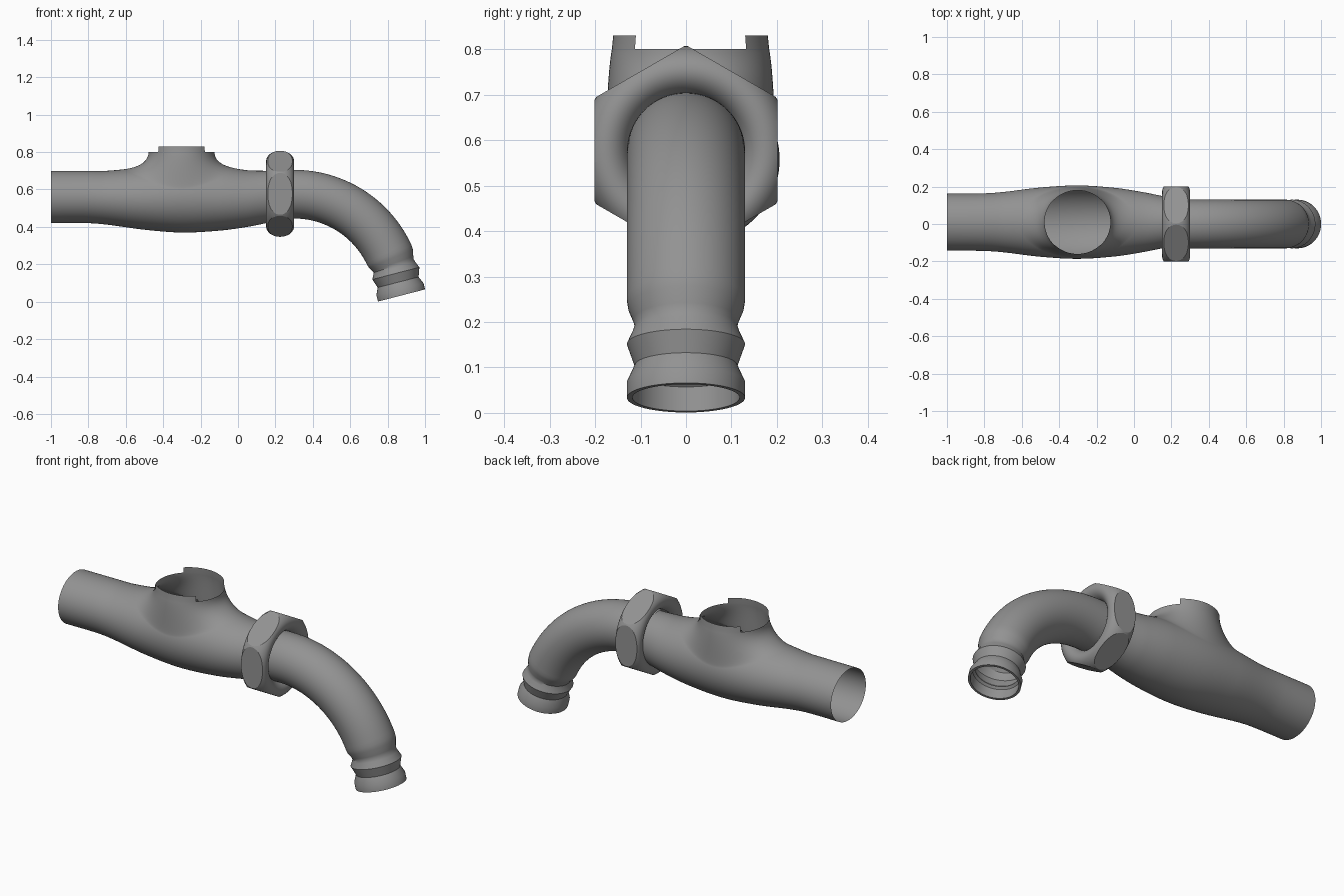
import bpy, bmesh
from math import sin, cos, pi, sqrt, radians
from mathutils import Vector

if "Cube" in bpy.data.objects:
    bpy.data.objects.remove(bpy.data.objects["Cube"])

metal = bpy.data.materials.new("dark_grey_metal")
metal.diffuse_color = (.29, .29, .29, 1)
metal.use_nodes = True
metal.node_tree.nodes["Principled BSDF"].inputs["Base Color"].default_value = metal.diffuse_color


def skin(bm, rows, loop=False):
    """Join rings of points (each closed around) into quads."""
    vs = [[bm.verts.new(p) for p in row] for row in rows]
    n = len(rows[0])
    pairs = list(zip(vs, vs[1:])) + ([(vs[-1], vs[0])] if loop else [])
    for a, b in pairs:
        for i in range(n):
            j = (i + 1) % n
            bm.faces.new((a[i], a[j], b[j], b[i]))
    return vs


def finish(bm, name, angle=30, smooth=True):
    bmesh.ops.remove_doubles(bm, verts=bm.verts, dist=1e-5)
    bmesh.ops.recalc_face_normals(bm, faces=bm.faces)
    me = bpy.data.meshes.new(name)
    bm.to_mesh(me)
    bm.free()
    me.materials.append(metal)
    ob = bpy.data.objects.new(name, me)
    bpy.context.collection.objects.link(ob)
    if smooth:
        shade(ob, angle)
    return ob


def select(ob):
    bpy.ops.object.select_all(action='DESELECT')
    ob.select_set(True)
    bpy.context.view_layer.objects.active = ob


def shade(ob, angle):
    select(ob)
    bpy.ops.object.shade_smooth_by_angle(angle=radians(angle))


def spline(keys, x, col):
    """Smooth curve through key rows (x, values...)."""
    def slope(i):
        a, b = keys[max(i - 1, 0)], keys[min(i + 1, len(keys) - 1)]
        return (b[col] - a[col]) / (b[0] - a[0])
    i = 0
    while i < len(keys) - 2 and x > keys[i + 1][0]:
        i += 1
    p, q = keys[i], keys[i + 1]
    h = q[0] - p[0]
    t = (x - p[0]) / h
    return ((2*t**3 - 3*t*t + 1) * p[col] + (t**3 - 2*t*t + t) * h * slope(i)
            + (3*t*t - 2*t**3) * q[col] + (t**3 - t*t) * h * slope(i + 1))


# valve body: x, half width, bottom z, top z
BODY = [(-1, .152, .42, .70), (-.8, .154, .42, .70), (-.7, .161, .412, .70),
        (-.5, .185, .385, .72), (-.3, .196, .37, .745), (-.1, .183, .38, .725),
        (.05, .16, .40, .703), (.15, .14, .42, .70), (.2, .132, .43, .70)]
CX, CY = -.302, .01
FA, FB = .32, .190          # footprint of the neck on the body


def section(x):
    w, lo, hi = (spline(BODY, x, c) for c in (1, 2, 3))
    return w, (lo + hi) / 2, (hi - lo) / 2


def on_body(x, y):
    w, zc, h = section(x)
    return Vector((x, y, zc + h * sqrt(max(0, 1 - ((y - CY) / w) ** 2))))


bm = bmesh.new()
N = 96
rows = []
for k in range(121):
    x = -1 + 1.2 * k / 120
    w, zc, h = section(x)
    rows.append([(x, CY + w * sin(2*pi*i/N), zc + h * cos(2*pi*i/N)) for i in range(N)])
skin(bm, rows)
# opening under the neck
hole = []
for f in bm.faces:
    c = f.calc_center_median()
    if c.z > .57 and ((c.x - CX) / FA) ** 2 + ((c.y - CY) / FB) ** 2 < .86:
        hole.append(f)
bmesh.ops.delete(bm, geom=hole, context='FACES')
# flared neck, from the rim down onto the body
cols = []
for i in range(N):
    a = 2 * pi * i / N
    c, s = cos(a), sin(a)
    k = .97 - .22 * c * c
    p0 = Vector((CX + .176 * c, CY + .173 * s, .80))
    p1 = Vector((CX + .178 * c, CY + .184 * s, .74))
    p2 = on_body(CX + FA * k * c, CY + FB * k * s)
    p3 = on_body(CX + FA * c, CY + FB * s)
    cols.append([p0*(1-t)**3 + p1*3*t*(1-t)**2 + p2*3*t*t*(1-t) + p3*t**3
                 for t in (j / 20 for j in range(21))])
neck = skin(bm, list(zip(*cols)))
# raised front and back tabs on the rim
for start in (N // 8, 5 * N // 8):
    ids = range(start, start + N // 4 + 1)
    low = [neck[0][i % N] for i in ids]
    top = [bm.verts.new((CX + .175 * cos(2*pi*i/N), CY + .170 * sin(2*pi*i/N), .83)) for i in ids]
    for j in range(len(low) - 1):
        bm.faces.new((low[j], low[j + 1], top[j + 1], top[j]))
finish(bm, "valve_body", 50)


def turned(profile, n, loop, name):
    b = bmesh.new()
    skin(b, [[(x, r * sin(2*pi*i/n), .577 + r * cos(2*pi*i/n)) for i in range(n)]
             for x, r in profile], loop)
    return finish(b, name, 30, False)


# coupling nut: a rounded ring cut by a hexagonal prism
ring = [(.225 - .0745 * cos(t * pi / 18), .175 + .055 * sin(t * pi / 18)) for t in range(36)]
nut = turned(ring, 96, True, "coupling_nut")
cutter = turned([(0, 0), (0, .232), (.45, .232), (.45, 0)], 6, False, "hex_cutter")
cutter.hide_render = True
mod = nut.modifiers.new("hex", 'BOOLEAN')
mod.operation = 'INTERSECT'
mod.solver = 'EXACT'
mod.object = cutter
select(nut)
bpy.ops.object.modifier_apply(modifier="hex")
bpy.data.objects.remove(cutter)
shade(nut, 25)

# bent spout
X0, XB, R, L, TURN = .17, .30, .561, .125, radians(75.5)
ARC = R * TURN


def spout_ring(t, r, n=72):
    """Ring at distance t from the mouth, measured along the bend."""
    if t < L:
        a, out = TURN, L - t
    else:
        a, out = max(0, TURN - (t - L) / R), min(0, ARC + L - t)
    d = Vector((cos(a), 0, -sin(a)))
    up = Vector((sin(a), 0, cos(a)))
    c = Vector((XB + R * sin(a), 0, .575 - R * (1 - cos(a)))) + d * out
    return [c + r * (cos(2*pi*i/n) * up + sin(2*pi*i/n) * Vector((0, 1, 0))) for i in range(n)]


total = ARC + L + XB - X0
lip = [(.065, .106), (.055, .118), (0, .118), (0, .13), (.035, .13), (.073, .113),
       (.122, .13), (.15, .117), (.163, .113), (.176, .116), (.205, .127), (.225, .13)]
bend = [(.225 + (total - .225) * k / 40, .13) for k in range(1, 41)]
bm = bmesh.new()
skin(bm, [spout_ring(t, r) for t, r in lip + bend])
finish(bm, "bent_spout", 32)
